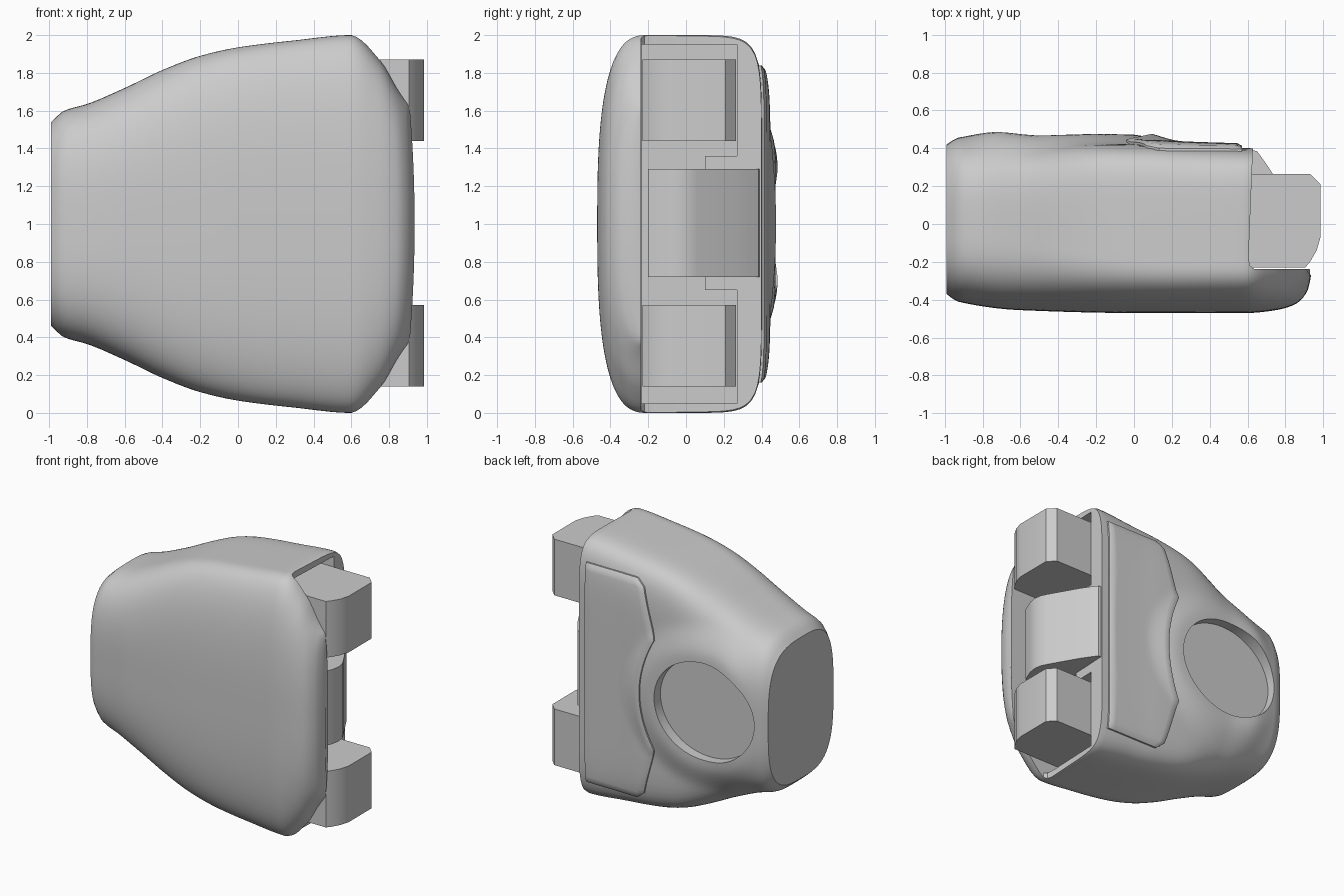
import bpy, bmesh, math

cube = bpy.data.objects.get("Cube")
if cube:
    bpy.data.objects.remove(cube, do_unlink=True)

grey = bpy.data.materials.new("plain grey")
grey.use_nodes = True
grey.diffuse_color = (0.6, 0.6, 0.6, 1)
grey.node_tree.nodes["Principled BSDF"].inputs["Base Color"].default_value = (0.6, 0.6, 0.6, 1)

# Profiles along x: (x, value)
HALF_HEIGHT = [(-.99, .54), (-.92, .60), (-.8, .635), (-.6, .72), (-.4, .815), (-.2, .89), (0, .935),
               (.3, .972), (.6, 1), (.63, .99), (.75, .87), (.88, .70), (.91, .66), (.935, .63)]
FRONT_Y = [(-.99, -.37), (-.93, -.41), (-.6, -.455), (0, -.47), (.6, -.47), (.75, -.455),
           (.85, -.425), (.9, -.38), (.925, -.33), (.935, -.27)]
BACK_Y = [(-.99, .42), (-.93, .45), (-.7, .44), (-.48, .42), (-.2, .425), (.1, .42), (.3, .41), (.62, .4), (.935, .39)]
MID_Y = [(-.99, 0), (.3, -.2), (.935, -.2)]
FRONT_POWER = [(-.99, 3.2), (.6, 2.8), (.935, 2.8)]
BACK_POWER = [(-.99, 3.2), (-.5, 5), (-.1, 8), (.935, 9)]
DISC_X, DISC_RX, DISC_RZ = -.48, .42, .37


def curve(keys, x):
    """Monotone cubic through the keys."""
    n = len(keys)
    slope = [(keys[i + 1][1] - keys[i][1]) / (keys[i + 1][0] - keys[i][0]) for i in range(n - 1)]

    def tangent(i):
        if i == 0 or i == n - 1:
            return slope[min(i, n - 2)]
        a, b = slope[i - 1], slope[i]
        return 0 if a * b <= 0 else 2 * a * b / (a + b)
    i = max(k for k in range(n - 1) if keys[k][0] <= x or k == 0)
    w = keys[i + 1][0] - keys[i][0]
    t = min(1, max(0, (x - keys[i][0]) / w))
    return (keys[i][1] * (1 + 2 * t) * (1 - t) ** 2 + keys[i + 1][1] * t * t * (3 - 2 * t)
            + w * (tangent(i) * t * (1 - t) ** 2 + tangent(i + 1) * t * t * (t - 1)))


def smoothstep(a, b, v):
    t = min(1, max(0, (v - a) / (b - a)))
    return t * t * (3 - 2 * t)


def bump(x, z):
    """Raised collar round the disc."""
    q = math.hypot((x - DISC_X) / DISC_RX, z / DISC_RZ)
    return .05 * (1 - smoothstep(1.1, 1.75, q)) * smoothstep(-.99, -.7, x)


def back_surface(x, z):
    mid, power = curve(MID_Y, x), curve(BACK_POWER, x)
    r = min(1, abs(z) / curve(HALF_HEIGHT, x))
    return mid + (curve(BACK_Y, x) - mid) * (1 - r ** power) ** (1 / power) + bump(x, z)


def finish(name, bm):
    bmesh.ops.recalc_face_normals(bm, faces=bm.faces)
    mesh = bpy.data.meshes.new(name)
    bm.to_mesh(mesh)
    bm.free()
    mesh.materials.append(grey)
    ob = bpy.data.objects.new(name, mesh)
    bpy.context.collection.objects.link(ob)
    return ob


def activate(ob):
    bpy.ops.object.select_all(action='DESELECT')
    ob.select_set(True)
    bpy.context.view_layer.objects.active = ob


def smooth(ob, degrees=30):
    activate(ob)
    bpy.ops.object.shade_smooth_by_angle(angle=math.radians(degrees))


def prism(name, outline, low, high, axis='z'):
    """Extrude an outline: (x, y) along z, or (x, z) along y."""
    bm = bmesh.new()
    place = (lambda p, d: (p[0], p[1], d)) if axis == 'z' else (lambda p, d: (p[0], d, p[1]))
    rings = [[bm.verts.new(place(p, d)) for p in outline] for d in (low, high)]
    for ring in rings:
        bm.faces.new(ring)
    n = len(outline)
    for i in range(n):
        j = (i + 1) % n
        bm.faces.new((rings[0][i], rings[0][j], rings[1][j], rings[1][i]))
    return finish(name, bm)


def cut(ob, cutter):
    mod = ob.modifiers.new("cut", 'BOOLEAN')
    mod.operation, mod.solver, mod.object = 'DIFFERENCE', 'EXACT', cutter
    activate(ob)
    bpy.ops.object.modifier_apply(modifier=mod.name)
    bpy.data.objects.remove(cutter, do_unlink=True)


def loft_body():
    bm = bmesh.new()
    sides, rings = 160, []
    stations = [-.99 + .03 * i for i in range(62)] + [.86, .88, .895, .91, .92, .93, .935]
    for x in stations:
        h, mid = curve(HALF_HEIGHT, x), curve(MID_Y, x)
        ring = []
        for k in range(sides):
            a = 2 * math.pi * (k + .5) / sides
            c, s = math.cos(a), math.sin(a)
            back = s > 0
            p = curve(BACK_POWER if back else FRONT_POWER, x)
            r = (abs(c) ** p + abs(s) ** p) ** (-1 / p)
            z = h * r * c
            depth = curve(BACK_Y, x) - mid if back else mid - curve(FRONT_Y, x)
            y = mid + depth * r * s
            if back:
                y += bump(x, z) * smoothstep(.5, .95, r * s)
            bow = .027 * (z / .63) ** 2 * smoothstep(.75, .935, x)
            ring.append(bm.verts.new((x - bow, y, 1 + z)))
        rings.append(ring)
    for a, b in zip(rings, rings[1:]):
        for k in range(sides):
            j = (k + 1) % sides
            bm.faces.new((a[k], a[j], b[j], b[k]))
    bm.faces.new(rings[0])
    bm.faces.new(rings[-1])
    return finish("body_shell", bm)


# Body shell: trimmed open end, hollow socket, round recess
body = loft_body()
cut(body, prism("end_cutter", [(.64, .7), (.605, -.18), (.612, -.22), (.635, -.237), (1.3, -.237), (1.3, .7)], -.5, 2.5))
cut(body, prism("socket_cutter", [(.4, -.236), (.8, -.236), (.8, .27), (.4, .27)], .05, 1.95))
ellipse = [(DISC_X + DISC_RX * math.cos(math.tau * k / 64), 1 + DISC_RZ * math.sin(math.tau * k / 64)) for k in range(64)]
cut(body, prism("disc_cutter", ellipse, .395, .8, 'y'))
smooth(body)

# Two square prongs
PRONG = [(.39, .265), (.93, .265), (.985, .21), (.985, -.07), (.965, -.14), (.93, -.2), (.905, -.23), (.39, -.23)]
for name, low in (("lower_prong", .14), ("upper_prong", 1.44)):
    smooth(prism(name, PRONG, low, low + .43), 28)

# Sloping centre latch and the lips beside it
LATCH = [(.39, .36), (.62, .39), (.65, .385), (.69, .33), (.73, .27), (.85, .06), (.87, .02),
         (.88, -.04), (.87, -.1), (.83, -.2), (.39, -.2)]
smooth(prism("centre_latch", LATCH, .72, 1.29), 32)
LIP = [(.5, .1), (.615, .1), (.622, .29), (.5, .29)]
for name, low in (("lower_lip", .65), ("upper_lip", 1.29)):
    prism(name, LIP, low, low + .07)


# Back grip panel, hugging the shell and curving round the collar
def panel_left(z):
    z = abs(z)
    if z <= .42:
        return .07 - .11 * (z / .42) ** 2
    return -.04 + .11 * (z - .42) / .38 + .05 * smoothstep(.79, .84, z)


bm = bmesh.new()
rows, cols, grid = 64, 20, []
for i in range(rows + 1):
    z = -.84 + 1.68 * i / rows
    left, row = panel_left(z), []
    for j in range(cols + 1):
        x = left + (.57 - left) * j / cols
        rim = i in (0, rows) or j in (0, cols)
        row.append(bm.verts.new((x, back_surface(x, z) + (.012 if rim else .025), 1 + z)))
    grid.append(row)
for a, b in zip(grid, grid[1:]):
    for j in range(cols):
        bm.faces.new((a[j], a[j + 1], b[j + 1], b[j]))
border = [e for e in bm.edges if e.is_boundary]
skirt = bmesh.ops.extrude_edge_only(bm, edges=border)["geom"]
for v in skirt:
    if isinstance(v, bmesh.types.BMVert):
        v.co.y -= .04
smooth(finish("grip_panel", bm), 35)
